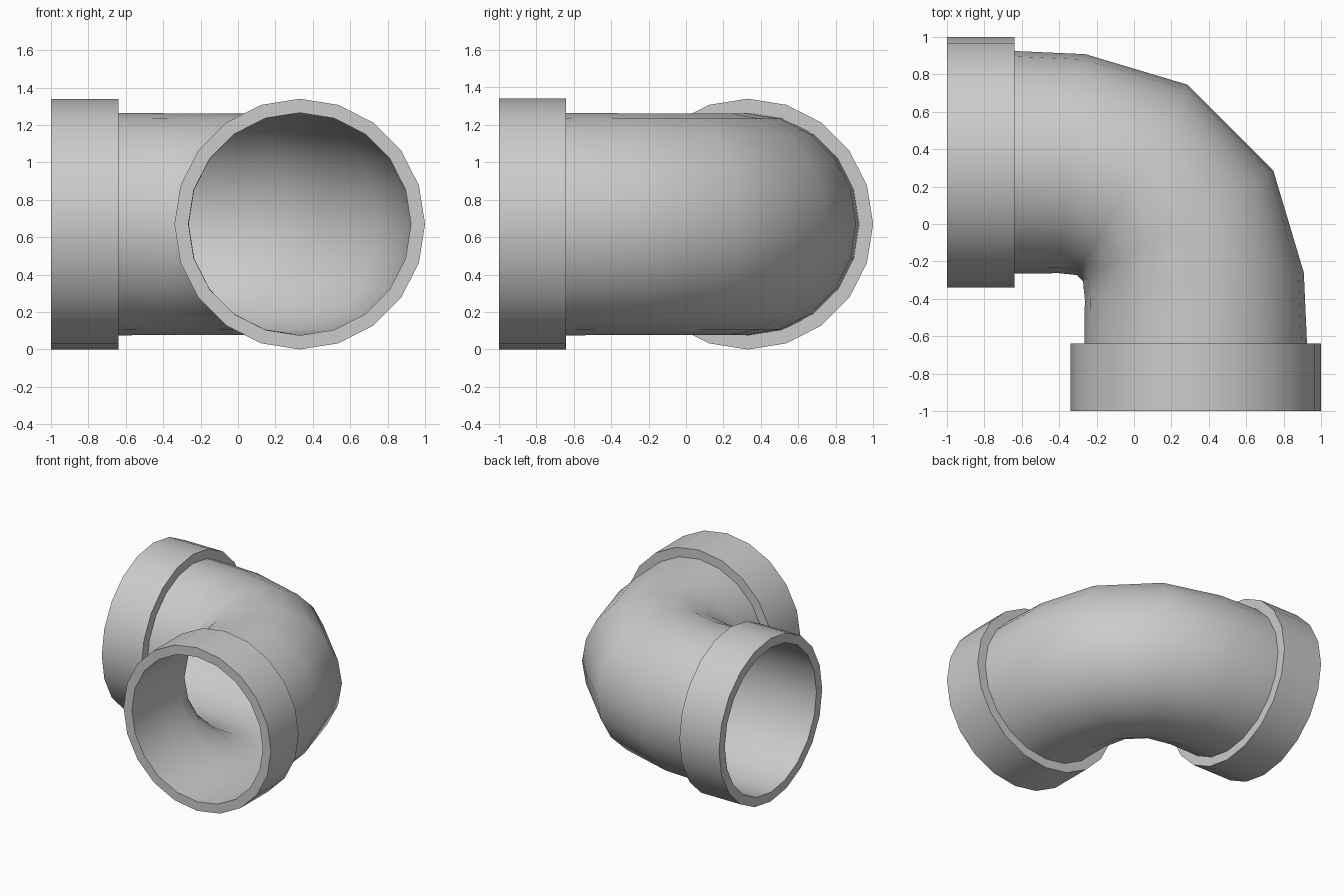
import bpy, bmesh, math
from mathutils import Vector

if "Cube" in bpy.data.objects:
    bpy.data.objects.remove(bpy.data.objects["Cube"])

SIDES = 20
AXIS = 0.33      # offset of both pipe axes
MID_Z = 0.67     # height of the pipe axis
BORE = 0.595     # pipe radius
COLLAR = 0.67    # collar outer radius
END, LIP = -1.0, -0.64


def ring(bm, outer, inner, rz):
    """Elliptical ring spanning two plan-view points, with vertical radius rz."""
    o, i = Vector((*outer, MID_Z)), Vector((*inner, MID_Z))
    mid, half = (o + i) / 2, (o - i) / 2
    verts = []
    for k in range(SIDES):
        a = 2 * math.pi * k / SIDES
        verts.append(bm.verts.new(mid + half * math.cos(a) + Vector((0, 0, rz * math.sin(a)))))
    return verts


def loft(name, sections, closed=False):
    bm = bmesh.new()
    rings = [ring(bm, *s) for s in sections]
    pairs = list(zip(rings, rings[1:]))
    if closed:
        pairs.append((rings[-1], rings[0]))
    for a, b in pairs:
        for k in range(SIDES):
            n = (k + 1) % SIDES
            bm.faces.new((a[k], a[n], b[n], b[k]))
    bmesh.ops.recalc_face_normals(bm, faces=bm.faces)
    mesh = bpy.data.meshes.new(name)
    bm.to_mesh(mesh)
    bm.free()
    obj = bpy.data.objects.new(name, mesh)
    bpy.context.collection.objects.link(obj)
    bpy.ops.object.select_all(action='DESELECT')
    bpy.context.view_layer.objects.active = obj
    obj.select_set(True)
    bpy.ops.object.shade_smooth_by_angle(angle=math.radians(35))
    return obj


def swap(section):
    """Mirror a section across the plane x = y."""
    o, i, rz = section
    return (o[::-1], i[::-1], rz)


def straight(x, r):
    return ((x, AXIS + r), (x, AXIS - r), r)


# Elbow pipe: half the bend, then its mirror across the diagonal
half = [
    straight(LIP, BORE),
    ((-0.26, 0.908), (-0.40, -0.263), 0.592),
    ((0.285, 0.745), (-0.305, -0.273), 0.592),
]
loft("elbow_pipe", half + [swap(s) for s in reversed(half)])

# Socket collars: thick open tubes at both ends
collar = [straight(LIP, BORE), straight(LIP, COLLAR),
          straight(END, COLLAR), straight(END, BORE)]
loft("side_collar", collar, closed=True)
loft("front_collar", [swap(s) for s in collar], closed=True)
